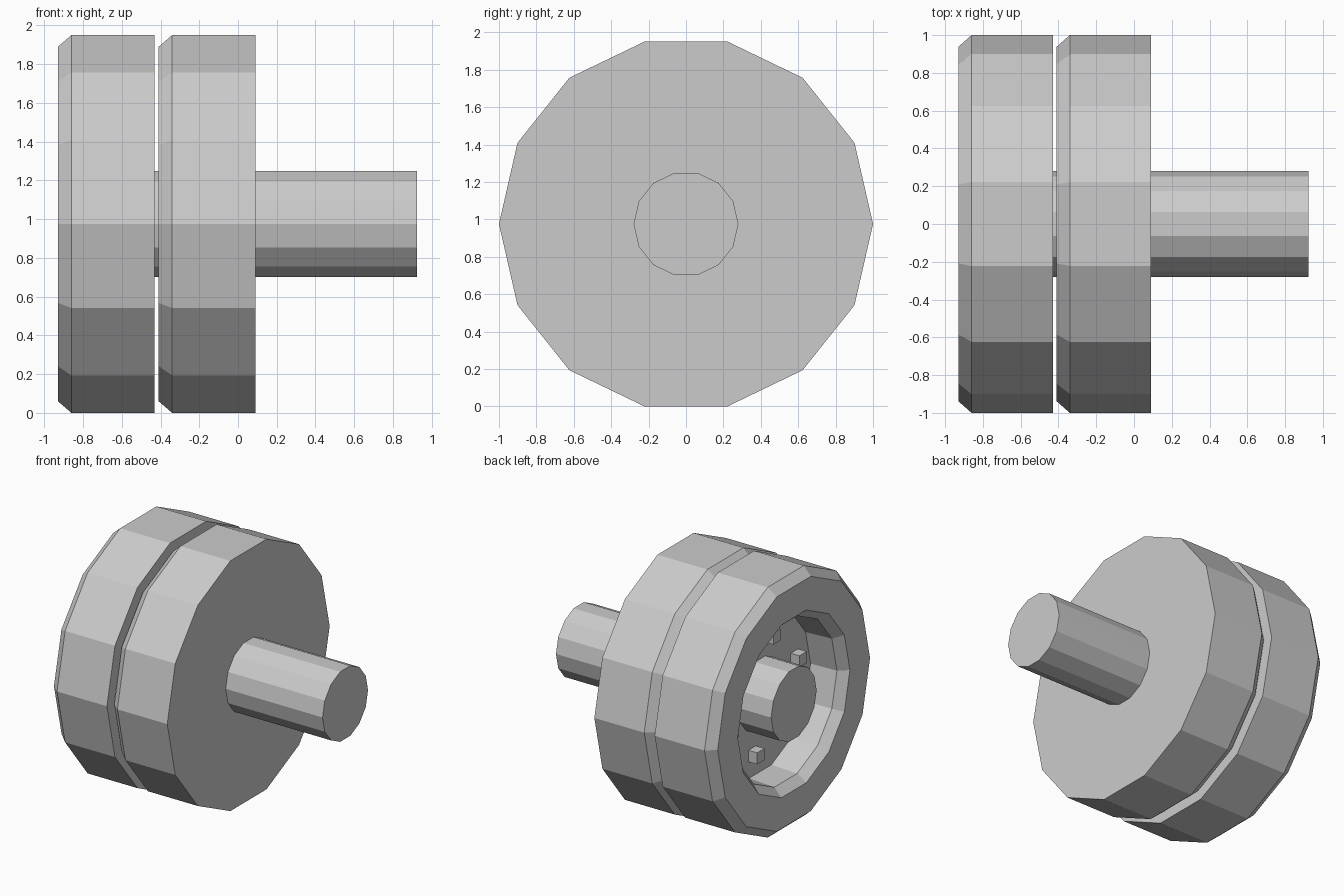
import bpy, bmesh, math

if "Cube" in bpy.data.objects:
    bpy.data.objects.remove(bpy.data.objects["Cube"])

SIDES = 14
ZC = 0.975          # axle height


def lathe(name, profile, x0):
    """Turn an (x, radius) profile around the x axis; both ends are capped."""
    bm = bmesh.new()
    rings = []
    for x, r in profile:
        rings.append([bm.verts.new((x, r * math.cos(2 * math.pi * i / SIDES),
                                    r * math.sin(2 * math.pi * i / SIDES)))
                      for i in range(SIDES)])
    for a, b in zip(rings, rings[1:]):
        for i in range(SIDES):
            j = (i + 1) % SIDES
            bm.faces.new((a[i], a[j], b[j], b[i]))
    bm.faces.new(rings[0])
    bm.faces.new(rings[-1])
    bmesh.ops.recalc_face_normals(bm, faces=bm.faces)
    return finish(name, bm, (x0, 0, ZC))


def finish(name, bm, loc):
    me = bpy.data.meshes.new(name)
    bm.to_mesh(me)
    bm.free()
    ob = bpy.data.objects.new(name, me)
    ob.location = loc
    bpy.context.collection.objects.link(ob)
    return ob


# Wheel: recessed disc, bevelled lip, face, bevelled tread, flat inner side
wheel = [(0.29, 0.62), (0.07, 0.63), (0.0, 0.69), (0.0, 0.938),
         (0.07, 1.0), (0.50, 1.0)]

for label, x0 in (("outer", -0.93), ("inner", -0.41)):
    lathe(label + "_wheel", wheel, x0)
    # Ring of lug nuts on the recessed disc
    bm = bmesh.new()
    for k in range(6):
        a = math.radians(103 + 60 * k)
        cube = bmesh.ops.create_cube(bm, size=0.09)
        bmesh.ops.translate(bm, verts=cube["verts"],
                            vec=(0.26, 0.44 * math.cos(a), 0.44 * math.sin(a)))
    finish(label + "_lug_nuts", bm, (x0, 0, ZC))

# Axle through both wheels
lathe("axle", [(-0.93, 0.28), (0.925, 0.28)], 0)
